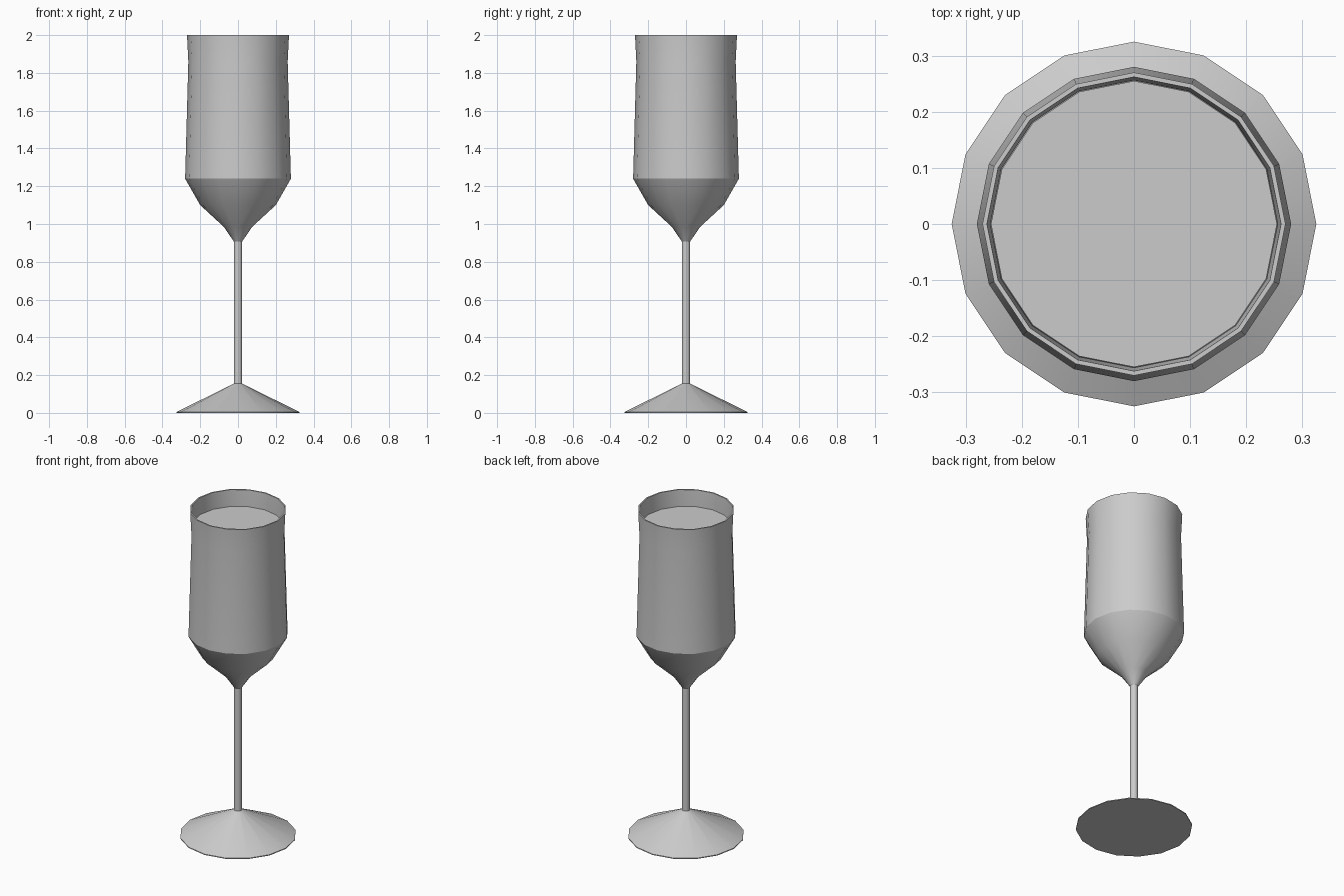
import bpy, bmesh
from math import cos, sin, pi

if "Cube" in bpy.data.objects:
    bpy.data.objects.remove(bpy.data.objects["Cube"])

SIDES = 16


def lathe(name, profile):
    """Spin (radius, height) points around z; radius 0 closes to a single point."""
    bm = bmesh.new()
    rings = []
    for r, z in profile:
        if r == 0:
            rings.append([bm.verts.new((0, 0, z))] * SIDES)
        else:
            rings.append([bm.verts.new((r * cos(2 * pi * i / SIDES),
                                        r * sin(2 * pi * i / SIDES), z))
                          for i in range(SIDES)])
    for low, high in zip(rings, rings[1:]):
        for i in range(SIDES):
            j = (i + 1) % SIDES
            bm.faces.new(list(dict.fromkeys((low[i], low[j], high[j], high[i]))))
    bmesh.ops.recalc_face_normals(bm, faces=bm.faces)
    mesh = bpy.data.meshes.new(name)
    bm.to_mesh(mesh)
    bm.free()
    obj = bpy.data.objects.new(name, mesh)
    bpy.context.collection.objects.link(obj)
    bpy.ops.object.select_all(action='DESELECT')
    obj.select_set(True)
    bpy.context.view_layer.objects.active = obj
    bpy.ops.object.shade_smooth_by_angle(angle=pi / 6)
    return obj


# Glass: foot, stem, outer bowl, rim, then down the inner wall
lathe("flute_glass", [
    (0, 0), (0.325, 0), (0.325, 0.005), (0.022, 0.155), (0.022, 0.907),
    (0.075, 0.985), (0.2, 1.10), (0.28, 1.24), (0.263, 1.86), (0.27, 2.0),
    (0.262, 2.0), (0.256, 1.86), (0.272, 1.242), (0.194, 1.108),
    (0.07, 0.995), (0, 0.96)])

# Drink filling the bowl
lathe("drink", [
    (0, 0.965), (0.068, 0.998), (0.191, 1.11), (0.27, 1.244),
    (0.254, 1.86), (0.255, 1.90), (0, 1.90)])
